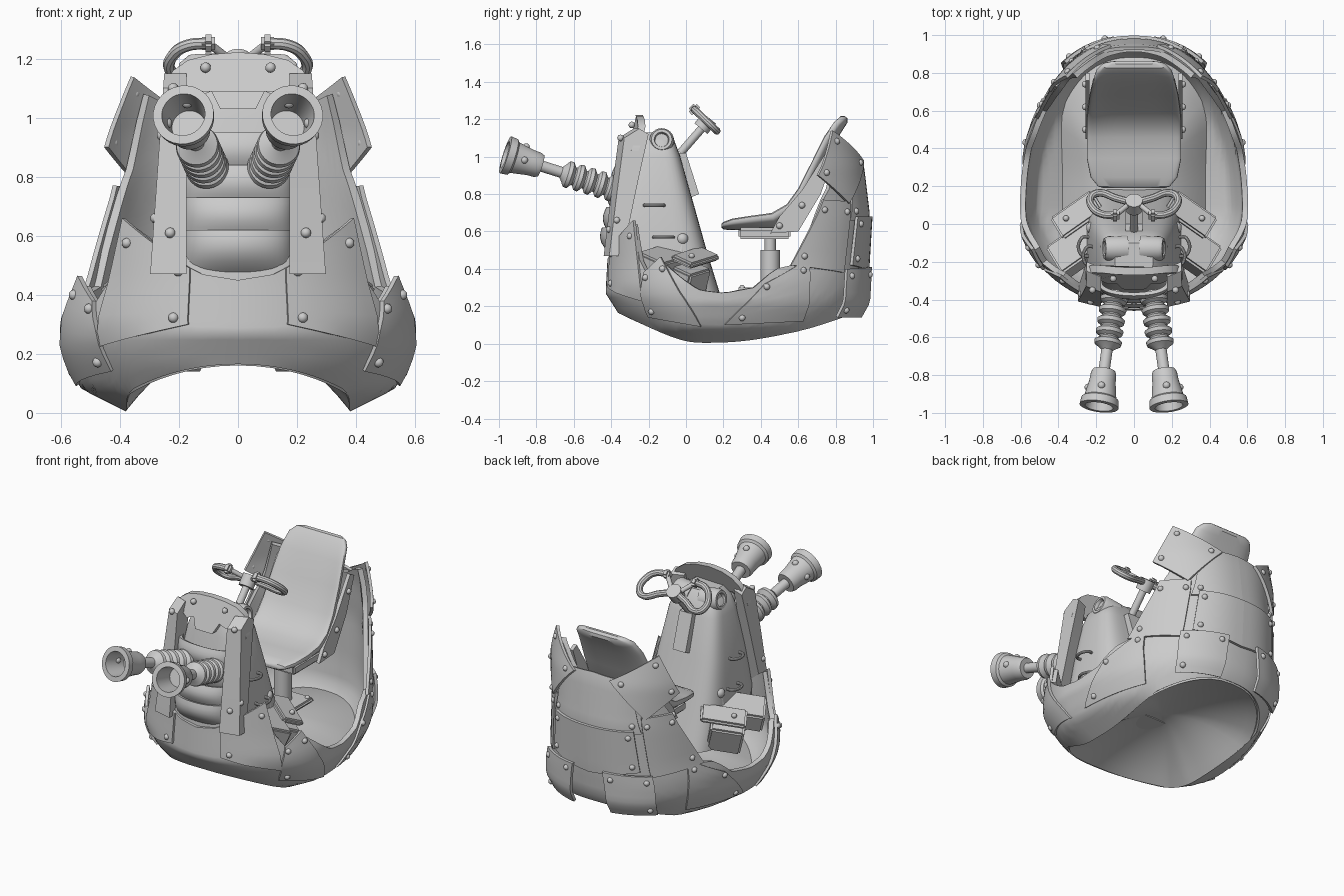
import bpy, bmesh, math
from mathutils import Vector, Matrix, Euler

cube = bpy.data.objects.get("Cube")
if cube:
    bpy.data.objects.remove(cube)

GREY = (0.6, 0.6, 0.6, 1)
metal = bpy.data.materials.new("grey_metal")
metal.use_nodes = True
metal.diffuse_color = GREY
metal.node_tree.nodes["Principled BSDF"].inputs["Base Color"].default_value = GREY
parts = []


def finish(name, bm):
    bmesh.ops.recalc_face_normals(bm, faces=bm.faces)
    mesh = bpy.data.meshes.new(name)
    bm.to_mesh(mesh)
    bm.free()
    mesh.materials.append(metal)
    ob = bpy.data.objects.new(name, mesh)
    bpy.context.scene.collection.objects.link(ob)
    parts.append(ob)
    return ob


def sheet(name, fn, nu, nv, thick=0, cap=False):
    """Grid surface from fn(u, v), thickened or capped."""
    bm = bmesh.new()
    g = [[bm.verts.new(fn(i / nu, j / nv)) for j in range(nv + 1)] for i in range(nu + 1)]
    for i in range(nu):
        for j in range(nv):
            bm.faces.new((g[i][j], g[i + 1][j], g[i + 1][j + 1], g[i][j + 1]))
    bmesh.ops.remove_doubles(bm, verts=bm.verts, dist=0.0005)
    if cap:
        bmesh.ops.holes_fill(bm, edges=bm.edges, sides=0)
    bmesh.ops.recalc_face_normals(bm, faces=bm.faces)
    if thick:
        bmesh.ops.solidify(bm, geom=bm.faces[:], thickness=thick)
    return finish(name, bm)


def table(rows, t):
    """Linear interpolation in a list of (key, value)."""
    for (a, p), (b, q) in zip(rows, rows[1:]):
        if t <= b:
            return p + (q - p) * max(0, (t - a) / (b - a))
    return rows[-1][1]


def prism(name, pts, axis, lo, hi):
    """Polygon extruded along x (points are y, z) or y (points are x, z)."""
    bm = bmesh.new()
    place = (lambda p, d: (d, p[0], p[1])) if axis == "x" else (lambda p, d: (p[0], d, p[1]))
    rings = [[bm.verts.new(place(p, d)) for p in pts] for d in (lo, hi)]
    n = len(pts)
    bm.faces.new(rings[0])
    bm.faces.new(rings[1])
    for i in range(n):
        k = (i + 1) % n
        bm.faces.new((rings[0][i], rings[0][k], rings[1][k], rings[1][i]))
    return finish(name, bm)


def box(name, loc, size, rot=(0, 0, 0), bevel=0.012):
    bm = bmesh.new()
    bmesh.ops.create_cube(bm, size=1)
    bmesh.ops.scale(bm, vec=size, verts=bm.verts)
    bmesh.ops.bevel(bm, geom=bm.edges[:], offset=bevel, segments=2, affect="EDGES")
    bm.transform(Matrix.Translation(loc) @ Euler(rot).to_matrix().to_4x4())
    return finish(name, bm)


def lathe(name, profile, start, end, n=24):
    """Profile of (distance, radius) turned about the line start-end."""
    start = Vector(start)
    turn = Vector((0, 0, 1)).rotation_difference(Vector(end) - start)
    m = len(profile) - 1

    def fn(u, v):
        d, r = profile[round(v * m)]
        a = u * math.tau
        return start + turn @ Vector((r * math.cos(a), r * math.sin(a), d))
    return sheet(name, fn, n, m, cap=True)


def rod(name, a, b, r, n=16):
    return lathe(name, [(0, r), ((Vector(b) - Vector(a)).length, r)], a, b, n)


def tube(name, pts, r):
    """Round tube along a smooth path."""
    curve = bpy.data.curves.new(name, "CURVE")
    curve.dimensions = "3D"
    curve.bevel_depth, curve.bevel_resolution, curve.use_fill_caps = r, 3, True
    s = curve.splines.new("BEZIER")
    s.bezier_points.add(len(pts) - 1)
    for bp, p in zip(s.bezier_points, pts):
        bp.co = p
        bp.handle_left_type = bp.handle_right_type = "AUTO"
    temp = bpy.data.objects.new(name, curve)
    bm = bmesh.new()
    bm.from_mesh(temp.to_mesh())
    temp.to_mesh_clear()
    bpy.data.objects.remove(temp)
    return finish(name, bm)


def rivet(p, r=0.018):
    bm = bmesh.new()
    bmesh.ops.create_icosphere(bm, subdivisions=2, radius=r, matrix=Matrix.Translation(p))
    finish("rivet", bm)


def bend(w, k=.5):
    return math.copysign(abs(w) ** k, w)


# Hull: egg-shaped plan that varies with height, open and arched below
HALF = [(0, .37), (.08, .53), (.13, .56), (.22, .6), (.33, .607), (.45, .585), (.75, .555), (.95, .575), (1.2, .58)]
FRONT = [(0, .3), (.16, .46), (.27, .53), (.45, .52), (.7, .51)]
BACK = [(0, .62), (.08, .75), (.14, .79), (.22, .84), (.4, .86), (.7, .87), (.95, .84), (1.2, .77)]
TOP = [(0, .45), (12, .47), (24, .53), (34, .6), (42, .64), (48, .45), (54, .37), (64, .44), (78, .34), (86, .29),
       (97, .27), (108, .3), (116, .4), (126, .43), (129, .55), (136, .75), (142, .84), (150, 1.08), (158, 1.05),
       (168, .98), (180, .94)]


def rim(deg):
    return .005 + .16 * abs(math.cos(math.radians(deg))) ** 2.5


def surf(deg, z, off=0):
    t = math.radians(deg)
    front = math.cos(t) > 0
    ext = table(FRONT if front else BACK, z) + off
    return Vector(((table(HALF, z) + off) * bend(math.sin(t), 1 if front else .85), .1 - ext * math.cos(t), z))


def hull(u, v):
    d = u * 360 - 180
    lo, hi = rim(d), table(TOP, abs(d))
    return surf(d, lo + (hi - lo) * v)


def floor(u, v):
    d = u * 360 - 180
    p = surf(d, rim(d) + .015, -.015)
    mid = Vector((0, .25, 0))
    return Vector((*(mid + (p - mid) * v).xy, .27 + (p.z - .27) * v * v))


sheet("hull_shell", hull, 120, 14, .03)
sheet("arched_floor", floor, 60, 10, .02)

# Armour plates: four (angle, height) corners, then stand-off from the hull at the lower and upper edge
PLATES = {
    "front_plate": ((16, .3), (52, .22), (43, .66), (16, .49), .012, .012),
    "side_front_plate": ((48, .14), (87, .09), (64, .465), (53, .38), .014, .022),
    "side_rear_plate": ((98, .1), (132, .12), (130, .46), (112, .32), .012, .012),
    "rear_mid_plate": ((122, .42), (149, .38), (152, .76), (136, .77), .012, .022),
    "wing_plate": ((134, .9), (150, .75), (171, .98), (147, 1.14), .03, .03),
    "rear_low_plate": ((147, .14), (171, .14), (173, .41), (148, .4), .06, .04),
    "rear_centre_plate": ((154, .42), (180, .38), (180, .68), (156, .68), .02, .028),
    "rear_upper_plate": ((152, .66), (180, .66), (180, 1.0), (160, .98), .012, .012),
}


def corner_mix(c, u, v):
    return tuple((c[0][k] * (1 - u) + c[1][k] * u) * (1 - v) + (c[3][k] * (1 - u) + c[2][k] * u) * v
                 for k in (0, 1))


for s in (1, -1):
    for name, (*c, low, high) in PLATES.items():
        def plate(u, v, lift=0):
            d, z = corner_mix(c, u, v)
            return surf(s * d, z, low + (high - low) * v + lift)
        sheet(name, plate, 8, 8, .018)
        for u, v in ((.14, .85), (.86, .85), (.14, .15)):
            if corner_mix(c, u, v)[0] < 172:
                rivet(plate(u, v, -.003))

# Front tower: lofted rounded box leaning back as it rises
TOWER = [(.24, .25, -.4, .19), (.5, .25, -.4, .11), (.75, .22, -.36, .04), (1.0, .18, -.31, -.03),
         (1.08, .15, -.29, -.06), (1.13, .1, -.27, -.1)]


def tower(u, v):
    z, hx, y0, y1 = TOWER[round(v * (len(TOWER) - 1))]
    a = u * math.tau
    return Vector((hx * bend(math.cos(a)), (y0 + y1) / 2 + (y1 - y0) / 2 * bend(math.sin(a)), z))


sheet("tower_body", tower, 40, len(TOWER) - 1, cap=True)
prism("column_mount", [(-.07, 1.02), (.0, 1.02), (.07, .8), (.02, .78)], "x", -.045, .045)

# Layered curved panels between the tower's front posts
BANDS = [(.95, .83, .08), (.84, .72, .1), (.73, .61, .125), (.62, .46, .15)]
for hi, lo, depth in BANDS:
    def band(u, v):
        a = math.pi * u
        swell = depth + .02 * math.sin(math.pi * v) - (.07 * v * v if lo < .5 else 0)
        return Vector((.19 * math.cos(a), -.3 - swell * math.sin(a) ** .7, hi + (lo - hi) * v))
    sheet("front_band", band, 24, 6, .02)

# Brow plate with a domed top and notched lower edge, tilted back
brow = [(0, 1.03), (.06, 1.03), (.09, 1.09), (.14, 1.07), (.19, 1.09), (.26, 1.03), (.25, 1.11),
        (.22, 1.16), (.17, 1.195), (.09, 1.215), (0, 1.222)]
ob = prism("brow_plate", brow + [(-x, z) for x, z in brow[-2:0:-1]], "y", -.34, -.3)
for v in ob.data.vertices:
    v.co.y += (v.co.z - 1.05) * .4 + v.co.x ** 2 * .8

for s in (1, -1):
    # Armoured posts, leaning in towards the top
    ob = prism("tower_post", [(-.44, .47), (-.37, .47), (-.28, .9), (-.23, 1.12), (-.28, 1.15), (-.36, 1.1), (-.4, .8)],
               "x", .175 * s, .25 * s)
    for v in ob.data.vertices:
        if abs(v.co.x) > .2:
            v.co.x += s * (1.15 - v.co.z) * .07
            v.co.y += .03
    for x, y, z in ((.22, -.35, 1.1), (.23, -.41, .61), (.28, -.37, .66), (.11, -.29, 1.17)):
        rivet((s * x, y, z))

    # Pods on the tower's shoulders
    lathe("shoulder_pod", [(0, .07), (.1, .065), (.12, .055), (.12, .04), (.1, .035), (.1, 0)],
          (s * .04, -.13, 1.07), (s * .2, -.13, 1.1))

    # Twin guns: bellows, rod and hollow flared muzzle
    gun = [(0, .045)]
    for i in range(5):
        gun += [(.015 + i * .06, .048), (.035 + i * .06, .074), (.055 + i * .06, .07), (.068 + i * .06, .05)]
    gun += [(.325, .03), (.44, .03), (.44, .06), (.46, .068), (.5, .07), (.59, .086), (.6, .1), (.64, .104),
            (.642, .074), (.5, .058), (.5, 0)]
    a, b = Vector((.1 * s, -.36, .82)), Vector((.185 * s, -.965, 1.01))
    lathe("gun", gun, a, b, 28)
    at = a.lerp(b, .85)
    rivet(at + Vector((0, .02, .07)), .02)
    rivet(at + Vector((s * .07, .01, 0)), .02)

    # Tower handles
    for y, z in ((-.17, .74), (-.12, .57)):
        x = .225 + (.75 - z) * .15
        tube("tower_handle", [(s * (x - .02), y - .05, z), (s * (x + .025), y - .045, z),
                              (s * (x + .025), y + .045, z), (s * (x - .02), y + .05, z)], .009)

    # Angled side consoles with levers
    spin = (math.radians(-22), s * math.radians(10), s * math.radians(-35))
    box("console_lower", (s * .27, -.11, .43), (.34, .18, .13), spin)
    box("console_upper", (s * .3, .05, .46), (.27, .14, .035), spin)
    box("console_leg", (s * .28, .0, .33), (.2, .16, .18), spin)
    rod("lever", (s * .24, -.03, .46), (s * .22, -.02, .56), .016)
    rivet((s * .22, -.02, .56), .034)
    rivet((s * .36, .03, .47), .016)

    # Steering yoke in its tilted plane: lower bar, outer grip and spoke
    yoke = lambda u, v: (s * u, .11 - v * .72, 1.19 + v * .69)
    grip = [(0, 0), (.09, -.035), (.19, -.075), (.23, -.04), (.215, .04), (.17, .08), (.1, .09)]
    tube("yoke_grip", [yoke(*p) for p in grip], .02)
    rod("yoke_spoke", yoke(.1, .09), yoke(.02, .0), .014)
    box("yoke_switch", yoke(.1, .09), (.045, .06, .05), (.75, 0, 0))

    # Seat side brackets
    bracket = [(.45, .59), (.6, .6), (.72, .8), (.8, 1.02), (.76, 1.04), (.62, .82), (.5, .68)]
    prism("seat_bracket", bracket, "x", s * .235, s * .258)
    for y, z in ((.5, .63), (.62, .74), (.74, .94)):
        rivet((s * .258, y, z))

# Steering column and hub
rod("steering_column", (0, -.03, 1.02), (0, .11, 1.18), .022)
rod("yoke_hub", (0, .08, 1.15), (0, .125, 1.205), .045, 24)

# Seat: dished pad swept from cushion to headrest (y, z, half width, half thickness)
SEAT = [(.19, .63, .16, .01), (.2, .63, .19, .02), (.25, .637, .23, .03), (.35, .645, .25, .035), (.47, .655, .25, .04),
        (.57, .71, .25, .04), (.64, .81, .245, .035), (.71, .96, .235, .03), (.77, 1.09, .22, .03),
        (.82, 1.17, .2, .03), (.845, 1.2, .17, .025), (.855, 1.212, .13, .01)]


def seat(u, v):
    last = len(SEAT) - 1
    i = round(v * last)
    y, z, w, h = SEAT[i]
    p, q = SEAT[max(i - 1, 0)], SEAT[min(i + 1, last)]
    along = Vector((0, q[0] - p[0], q[1] - p[1])).normalized()
    normal = Vector((1, 0, 0)).cross(along)
    k = bend(math.cos(u * math.tau), .6)
    lift = h * bend(math.sin(u * math.tau), .6) + .03 * abs(k) ** 4 * math.sin(math.pi * v)
    return Vector((w * k, y, z)) + normal * lift


sheet("seat_pad", seat, 40, len(SEAT) - 1, cap=True)
box("seat_frame", (0, .42, .59), (.4, .28, .06))
rod("seat_post_sleeve", (0, .45, .26), (0, .45, .5), .052, 24)
rod("seat_post", (0, .45, .48), (0, .45, .62), .03, 24)
box("seat_base", (0, .42, .285), (.28, .3, .03))
for x in (-.11, .11):
    for y in (.3, .54):
        rivet((x, y, .3), .015)

# Smooth shading with crisp edges
bpy.ops.object.select_all(action="DESELECT")
for ob in parts:
    ob.select_set(True)
bpy.context.view_layer.objects.active = parts[0]
bpy.ops.object.shade_smooth_by_angle(angle=math.radians(35))
